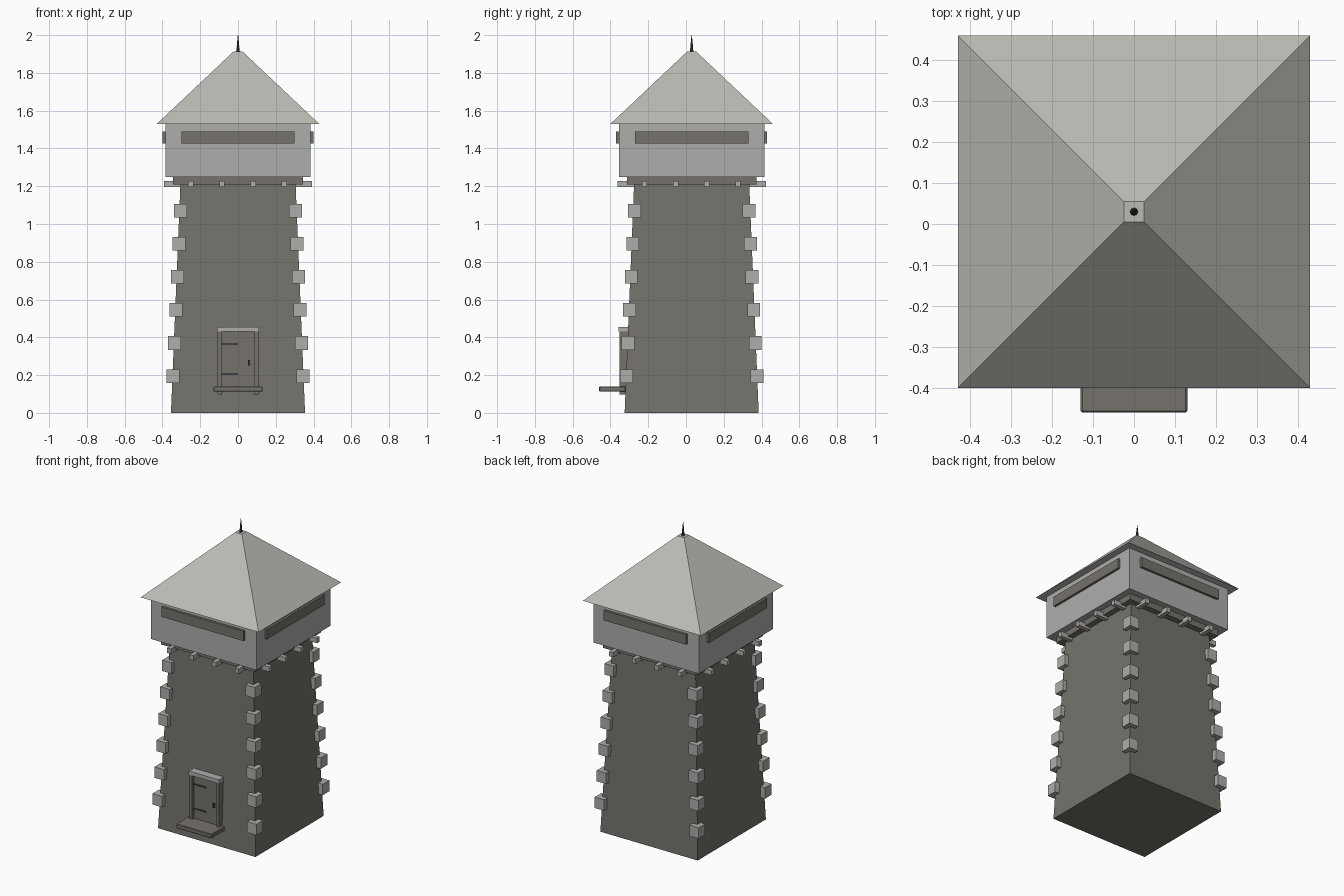
import bpy, bmesh
from math import pi
from mathutils import Matrix

cube = bpy.data.objects.get("Cube")
if cube:
    bpy.data.objects.remove(cube, do_unlink=True)

CY = 0.03  # tower axis sits slightly behind the centre


def material(name, r, g, b):
    m = bpy.data.materials.new(name)
    m.use_nodes = True
    m.diffuse_color = (r, g, b, 1)
    m.node_tree.nodes["Principled BSDF"].inputs["Base Color"].default_value = (r, g, b, 1)
    return m


wall = material("wall stone", 0.18, 0.17, 0.15)
trim = material("trim stone", 0.42, 0.42, 0.41)
slate = material("roof grey", 0.50, 0.50, 0.46)
iron = material("dark iron", 0.05, 0.05, 0.05)


def add_object(name, bm, mat):
    bmesh.ops.recalc_face_normals(bm, faces=bm.faces)
    mesh = bpy.data.meshes.new(name)
    bm.to_mesh(mesh)
    bm.free()
    mesh.materials.append(mat)
    ob = bpy.data.objects.new(name, mesh)
    bpy.context.collection.objects.link(ob)
    return ob


def frustum(name, z0, half0, z1, half1, mat):
    """Square block, centred on the tower axis, with its own top and bottom width."""
    bm = bmesh.new()
    bmesh.ops.create_cube(bm, size=2)
    for v in bm.verts:
        half, z = (half1, z1) if v.co.z > 0 else (half0, z0)
        v.co = (v.co.x * half, v.co.y * half + CY, z)
    return add_object(name, bm, mat)


def box(name, x, y, z, mat, bevel=0):
    """Box from (low, high) ranges."""
    bm = bmesh.new()
    bmesh.ops.create_cube(bm, size=1)
    for v in bm.verts:
        v.co = [lo + (c + 0.5) * (hi - lo) for c, (lo, hi) in zip(v.co, (x, y, z))]
    if bevel:
        bmesh.ops.bevel(bm, geom=bm.edges[:], offset=bevel, segments=1, affect='EDGES')
    return add_object(name, bm, mat)


def on_four_sides(name, x, depth, z, mat):
    """Box on the front wall, repeated around the tower axis; depth is measured outward."""
    for i, side in enumerate(("front", "left", "back", "right")):
        ob = box(f"{name}_{side}", x, (-depth[1], -depth[0]), z, mat)
        ob.data.transform(Matrix.Translation((0, CY, 0)) @ Matrix.Rotation(i * pi / 2, 4, 'Z'))


# Tapered shaft, neck and gallery
frustum("tower_shaft", 0, 0.355, 1.21, 0.305, wall)
frustum("gallery_neck", 1.21, 0.343, 1.25, 0.343, wall)
frustum("gallery", 1.25, 0.385, 1.53, 0.385, trim)
on_four_sides("gallery_shutter", (-0.3, 0.3), (0.38, 0.4), (1.425, 1.49), wall)

# Corbels under the gallery
for n, x in enumerate((-0.25, -0.085, 0.08, 0.245)):
    on_four_sides(f"corbel_{n + 1}", (x - 0.014, x + 0.014), (0.29, 0.393), (1.195, 1.227), trim)

# Corner stones follow the taper of the shaft
for row in range(6):
    z = 0.195 + row * 0.175
    c = 0.345 - row * 0.0083
    for sx, side in ((-1, "right"), (1, "left")):
        for sy, end in ((-1, "front"), (1, "back")):
            x, y = sx * c, sy * c + CY
            box(f"corner_stone_{end}_{side}_{row + 1}", (x - 0.034, x + 0.034),
                (y - 0.034, y + 0.034), (z - 0.036, z + 0.036), trim)

# Pyramid roof and finial
frustum("roof", 1.53, 0.43, 1.912, 0.025, slate)
for name, z, r0, r1, h in (("finial_base", 1.91, 0.01, 0.006, 0.03),
                           ("finial_spike", 1.94, 0.007, 0.001, 0.06)):
    bm = bmesh.new()
    bmesh.ops.create_cone(bm, cap_ends=True, segments=8, radius1=r0, radius2=r1, depth=h,
                          matrix=Matrix.Translation((0, CY, z + h / 2)))
    add_object(name, bm, iron)

# Door, frame and doorstep on the front
box("door", (-0.09, 0.09), (-0.333, -0.29), (0.12, 0.435), wall)
for sx, side in ((-1, "right"), (1, "left")):
    a, b = sorted((sx * 0.088, sx * 0.108))
    box(f"door_jamb_{side}", (a, b), (-0.352, -0.3), (0.1, 0.435), wall)
    a, b = sorted((sx * 0.085, sx * 0.105))
    box(f"step_bracket_{side}", (a, b), (-0.352, -0.3), (0.098, 0.115), wall)
box("door_lintel", (-0.11, 0.11), (-0.357, -0.3), (0.43, 0.455), trim)
box("doorstep", (-0.13, 0.13), (-0.46, -0.32), (0.112, 0.14), wall, 0.004)
box("door_handle", (0.054, 0.064), (-0.342, -0.33), (0.25, 0.28), iron)
for n, z in enumerate((0.2, 0.36)):
    box(f"door_hinge_{n + 1}", (-0.088, 0.0), (-0.337, -0.33), (z, z + 0.01), iron)
